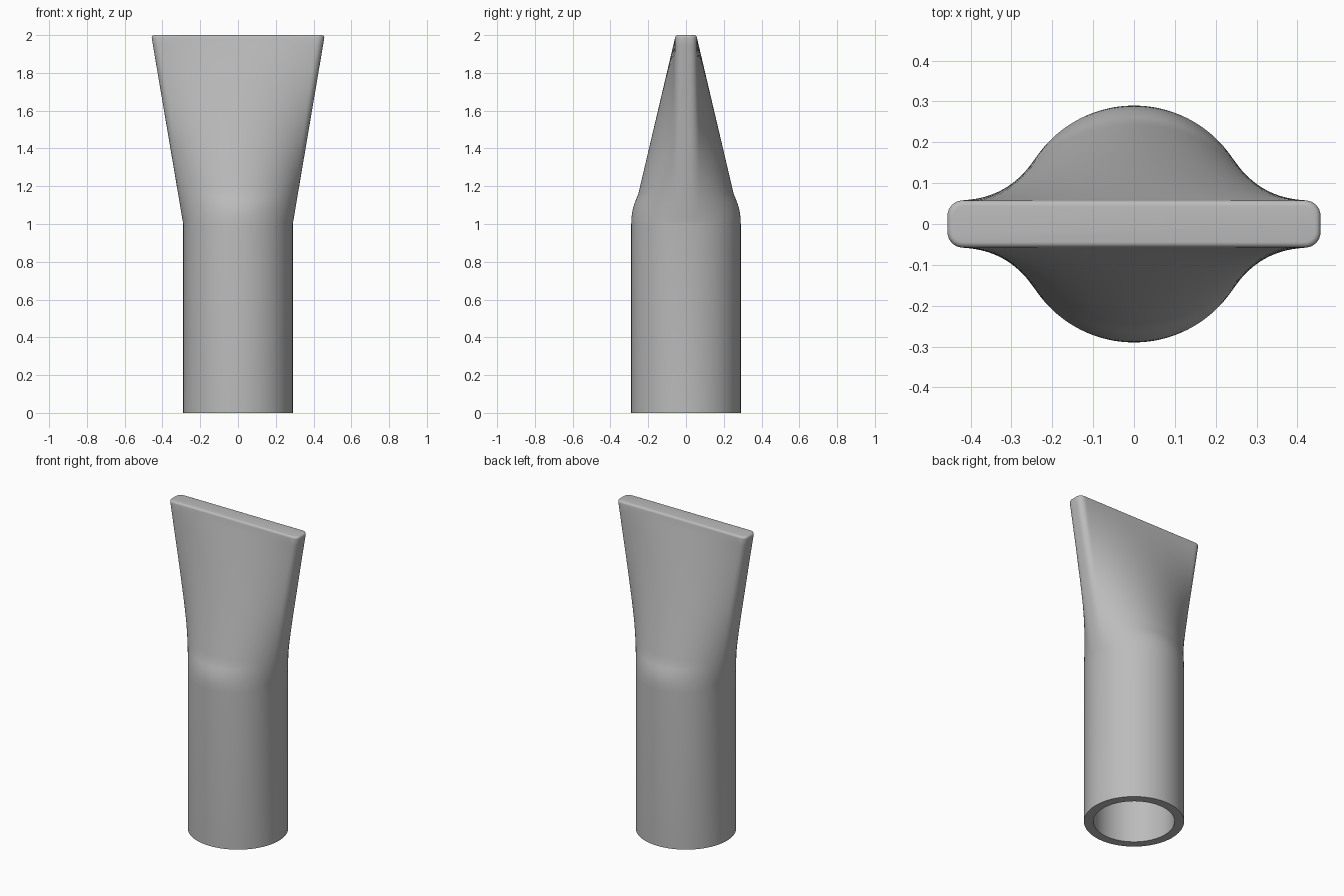
import bpy, bmesh, math

cube = bpy.data.objects.get("Cube")
if cube:
    bpy.data.objects.remove(cube)

SEG = 160
TUBE_R, BORE_R = 0.29, 0.235
LIP_X, LIP_Y, CORNER, EDGE = 0.457, 0.058, 0.038, 0.014

grey = bpy.data.materials.new("grey_plastic")
grey.use_nodes = True
colour = (0.5, 0.5, 0.5, 1)
grey.diffuse_color = colour
grey.node_tree.nodes["Principled BSDF"].inputs["Base Color"].default_value = colour


def circle(r, z):
    return [(r * math.cos(2 * math.pi * i / SEG), r * math.sin(2 * math.pi * i / SEG), z)
            for i in range(SEG)]


def quarter_lip(f, inset):
    """Point on a quarter of the rounded lip outline, at fraction f of its length."""
    r = CORNER - inset
    side, top, arc = LIP_Y - CORNER, LIP_X - CORNER, r * math.pi / 2
    d = f * (side + arc + top)
    if d < side:
        return LIP_X - inset, d
    if d < side + arc:
        a = (d - side) / r
        return top + r * math.cos(a), side + r * math.sin(a)
    return top - (d - side - arc), LIP_Y - inset


def lip(z, inset=0.0):
    pts, q = [], SEG // 4
    for i in range(SEG):
        k, j = divmod(i, q)
        x, y = quarter_lip((j if k % 2 == 0 else q - j) / q, inset)
        pts.append((-x if k in (1, 2) else x, -y if k > 1 else y, z))
    return pts


def blend(t):
    """Section between the round tube and the flat lip, with a soft shoulder."""
    z0, z1 = 1.0, 2 - EDGE
    ring = []
    for a, b in zip(circle(TUBE_R, z0), lip(z1)):
        x, y, z = (p + (q - p) * t for p, q in zip(a, b))
        if t < 0.16:
            s = a[1] / TUBE_R
            y += 0.01 * math.sin(math.pi * t / 0.16) * s * abs(s) ** 3
        ring.append((x, y, z))
    return ring


# Sections from the closed bore end, down inside, round the rim and up to the lip
sections = [circle(BORE_R, 1.0), circle(BORE_R, 0), circle(TUBE_R, 0)]
sections += [blend(0.02 * i) for i in range(9)]
sections += [blend(0.16 + 0.84 * i / 20) for i in range(1, 21)]
for i in range(1, 6):
    a = math.pi / 2 * i / 5
    sections.append(lip(2 - EDGE + EDGE * math.sin(a), EDGE * (1 - math.cos(a))))

bm = bmesh.new()
rings = [[bm.verts.new(p) for p in s] for s in sections]
for low, high in zip(rings, rings[1:]):
    for i in range(SEG):
        j = (i + 1) % SEG
        bm.faces.new((low[i], low[j], high[j], high[i]))
bm.faces.new(rings[-1])
bm.faces.new(rings[0][::-1])
bmesh.ops.recalc_face_normals(bm, faces=bm.faces)

mesh = bpy.data.meshes.new("flat_nozzle")
bm.to_mesh(mesh)
bm.free()
mesh.materials.append(grey)
nozzle = bpy.data.objects.new("flat_nozzle", mesh)
bpy.context.collection.objects.link(nozzle)

# Smooth surface with a crisp rim
bpy.ops.object.select_all(action="DESELECT")
nozzle.select_set(True)
bpy.context.view_layer.objects.active = nozzle
bpy.ops.object.shade_smooth_by_angle(angle=math.radians(35))
